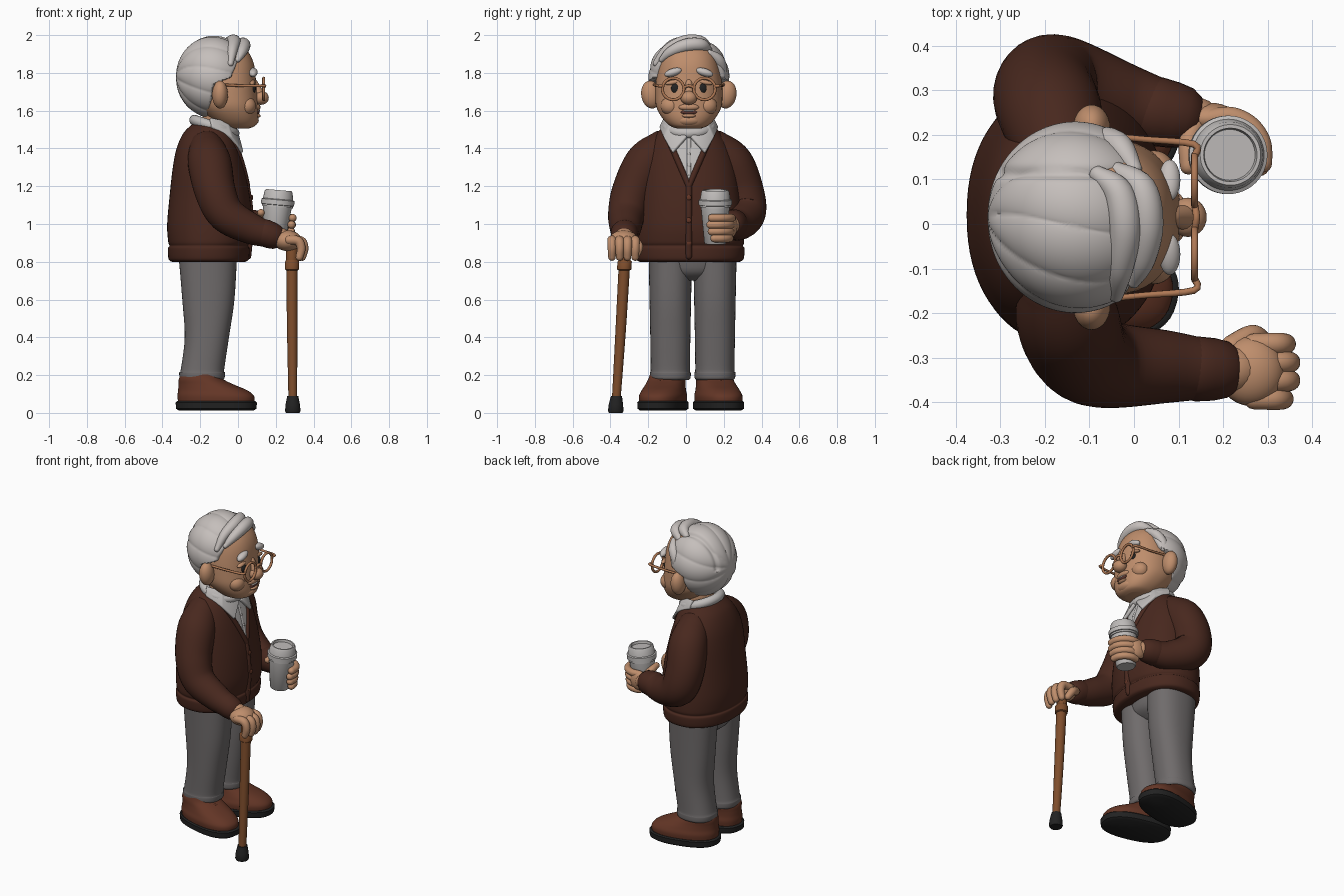
import bpy, bmesh, math
from mathutils import Vector, Matrix
from mathutils.bvhtree import BVHTree

CY = 0.015  # the figure's centre line in y


def material(name, *rgb):
    m = bpy.data.materials.new(name)
    m.diffuse_color = (*rgb, 1)
    return m


SKIN = material("skin", 0.52, 0.27, 0.15)
HAIR = material("hair_white", 0.56, 0.52, 0.50)
WHITE = material("shirt_and_cup_white", 0.52, 0.50, 0.49)
KNIT = material("cardigan_brown", 0.065, 0.021, 0.013)
GREY = material("trouser_grey", 0.16, 0.148, 0.148)
LEATHER = material("shoe_leather", 0.125, 0.036, 0.019)
BLACK = material("rubber_black", 0.016, 0.016, 0.016)
WOOD = material("cane_wood", 0.21, 0.075, 0.025)
FRAME = material("spectacle_frame", 0.43, 0.19, 0.09)
MOUTH = material("mouth_dark", 0.12, 0.04, 0.03)


def finish(name, bm, mat):
    bmesh.ops.recalc_face_normals(bm, faces=bm.faces)
    me = bpy.data.meshes.new(name)
    bm.to_mesh(me)
    bm.free()
    me.materials.append(mat)
    ob = bpy.data.objects.new(name, me)
    bpy.context.collection.objects.link(ob)
    return ob


def smooth(pts, n):
    """Catmull-Rom interpolation of number tuples."""
    if n < 2:
        return [tuple(p) for p in pts]
    out = []
    for i in range(len(pts) - 1):
        a, b, c, d = pts[max(i - 1, 0)], pts[i], pts[i + 1], pts[min(i + 2, len(pts) - 1)]
        for k in range(n):
            t = k / n
            out.append(tuple(0.5 * (2 * q + (r - p) * t + (2 * p - 5 * q + 4 * r - s) * t * t
                                    + (3 * q - p - 3 * r + s) * t ** 3) for p, q, r, s in zip(a, b, c, d)))
    return out + [tuple(pts[-1])]


def skin_rings(bm, rings):
    rows = [[bm.verts.new(p) for p in ring] for ring in rings]
    n = len(rows[0])
    for lo, hi in zip(rows, rows[1:]):
        for i in range(n):
            bm.faces.new((lo[i], lo[(i + 1) % n], hi[(i + 1) % n], hi[i]))
    bm.faces.new(rows[0])
    bm.faces.new(rows[-1])


def loft(name, rings, mat, n=5, seg=48, power=2.0, xf=None):
    """Level superellipse rings: (z, cx, cy, rx, ry)."""
    bm, rows = bmesh.new(), []
    for z, cx, cy, rx, ry in smooth(rings, n):
        row = []
        for i in range(seg):
            c, s = math.cos(math.tau * i / seg), math.sin(math.tau * i / seg)
            row.append((cx + rx * math.copysign(abs(c) ** (2 / power), c),
                        cy + ry * math.copysign(abs(s) ** (2 / power), s), z))
        rows.append(row)
    skin_rings(bm, rows)
    if xf:
        bm.transform(xf)
    return finish(name, bm, mat)


def sweep(name, pts, mat, n=6, seg=20):
    """Round tube with domed ends through (x, y, z, radius)."""
    path = [(Vector(p[:3]), p[3]) for p in smooth(pts, n)]
    ts = [(path[min(i + 1, len(path) - 1)][0] - path[max(i - 1, 0)][0]).normalized() for i in range(len(path))]
    steps = [(p, r, t) for (p, r), t in zip(path, ts)]
    dome = [math.radians(a) for a in (5, 25, 45, 65)]
    (p0, r0, t0), (p1, r1, t1) = steps[0], steps[-1]
    steps = ([(p0 - t0 * r0 * math.cos(a), r0 * math.sin(a), t0) for a in dome] + steps
             + [(p1 + t1 * r1 * math.cos(a), r1 * math.sin(a), t1) for a in reversed(dome)])
    u, last, rows = t0.orthogonal().normalized(), t0, []
    for p, r, t in steps:
        u = last.rotation_difference(t) @ u
        v, last = t.cross(u), t
        rows.append([p + r * (math.cos(math.tau * i / seg) * u + math.sin(math.tau * i / seg) * v) for i in range(seg)])
    bm = bmesh.new()
    skin_rings(bm, rows)
    return finish(name, bm, mat)


def blob(name, c, r, mat, tilt=0):
    bm = bmesh.new()
    bmesh.ops.create_uvsphere(bm, u_segments=28, v_segments=18, radius=1)
    bm.transform(Matrix.Translation(c) @ Matrix.Rotation(tilt, 4, 'X') @ Matrix.Diagonal((*r, 1)))
    return finish(name, bm, mat)


def surface_x(ob):
    tree = BVHTree.FromPolygons([v.co for v in ob.data.vertices], [p.vertices for p in ob.data.polygons])
    return lambda y, z: tree.ray_cast(Vector((2, y, z)), Vector((-1, 0, 0)))[0].x


# Trousers and shoes
loft("trouser_seat", [(0.70, -0.16, 0.035, 0.08, 0.12), (0.75, -0.16, 0.035, 0.14, 0.2),
                      (0.86, -0.16, 0.03, 0.16, 0.235)], GREY)
for side, tag in ((-1, "right"), (1, "left")):
    y = 0.035 + side * 0.118
    loft(tag + "_trouser_leg", [(0.175, -0.19, y, 0.11, 0.098), (0.185, -0.19, y, 0.119, 0.107),
                                (0.215, -0.19, y, 0.121, 0.108), (0.23, -0.188, y, 0.115, 0.104),
                                (0.4, -0.165, y, 0.117, 0.106), (0.6, -0.157, y, 0.138, 0.11),
                                (0.84, -0.16, y, 0.155, 0.115)], GREY, power=2.3)
    y = 0.025 + side * 0.147
    turn = (Matrix.Translation((-0.115, y, 0)) @ Matrix.Rotation(side * math.radians(14), 4, 'Z')
            @ Matrix.Translation((0.115, -y, 0)))
    loft(tag + "_shoe_sole", [(0.012, -0.115, y, 0.2, 0.108), (0.022, -0.115, y, 0.215, 0.122),
                              (0.055, -0.115, y, 0.218, 0.124), (0.062, -0.115, y, 0.21, 0.117)],
         BLACK, n=1, power=2.4, xf=turn)
    loft(tag + "_shoe_upper", [(0.055, -0.115, y, 0.205, 0.115), (0.09, -0.118, y, 0.205, 0.117),
                               (0.12, -0.135, y, 0.185, 0.108), (0.15, -0.17, y, 0.148, 0.1),
                               (0.18, -0.2, y, 0.115, 0.095), (0.21, -0.2, y, 0.1, 0.085)],
         LEATHER, power=2.3, xf=turn)
    for k in range(2):
        x, z = -0.035 - 0.035 * k, 0.145 + 0.02 * k
        lace = sweep(f"{tag}_shoelace_{k}", [(x, y - 0.045, z - 0.012, 0.008), (x, y, z, 0.008),
                                             (x, y + 0.045, z - 0.012, 0.008)], LEATHER, seg=10)
        lace.data.transform(turn)

# Cardigan body, cut along the V neck so the shirt is a clean inset
torso = loft("cardigan_body", [(0.80, -0.155, 0.02, 0.195, 0.265), (0.815, -0.155, 0.02, 0.213, 0.285),
                               (0.87, -0.155, 0.02, 0.216, 0.29), (0.885, -0.155, 0.02, 0.208, 0.282),
                               (0.91, -0.153, 0.02, 0.217, 0.288), (1.0, -0.15, 0.02, 0.225, 0.285),
                               (1.15, -0.15, 0.018, 0.212, 0.27), (1.3, -0.157, CY, 0.188, 0.252),
                               (1.4, -0.16, CY, 0.165, 0.22), (1.48, -0.155, CY, 0.135, 0.17),
                               (1.53, -0.14, CY, 0.10, 0.12)], KNIT, seg=72, power=2.2)
torso.data.materials.append(WHITE)
bm = bmesh.new()
bm.from_mesh(torso.data)
for side in (-1, 1):
    bmesh.ops.bisect_plane(bm, geom=bm.verts[:] + bm.edges[:] + bm.faces[:], plane_co=(0, CY, 1.2),
                           plane_no=(0, 0.3, -0.13 * side))
for f in bm.faces:
    c = f.calc_center_median()
    f.material_index = int(c.x > -0.12 and abs(c.y - CY) < 0.433 * (c.z - 1.2))
bm.to_mesh(torso.data)
bm.free()
chest = surface_x(torso)
for side, tag in ((-1, "right"), (1, "left")):
    edge = [(CY + side * 0.433 * (z - 1.2), z) for z in (1.2, 1.26, 1.32, 1.38, 1.43, 1.47)]
    sweep(tag + "_neck_band", [(chest(y, z) - 0.004, y, z, 0.016) for y, z in edge], KNIT)
    # Pointed collar flap
    bm = bmesh.new()
    vs = [bm.verts.new((x, CY + side * y, z)) for x, y, z in
          ((0.0, 0.008, 1.46), (-0.06, 0.09, 1.54), (-0.15, 0.125, 1.56), (-0.14, 0.15, 1.51),
           (-0.04, 0.13, 1.455), (0.022, 0.085, 1.375))]
    bm.faces.new((vs[0], vs[1], vs[4], vs[5]))
    bm.faces.new((vs[1], vs[2], vs[3], vs[4]))
    flap = finish(tag + "_collar_flap", bm, WHITE)
    flap.modifiers.new("thickness", 'SOLIDIFY').thickness = 0.022
    flap.modifiers["thickness"].offset = 0
    bev = flap.modifiers.new("soft", 'BEVEL')
    bev.width, bev.segments = 0.007, 2
sweep("collar_band", [(-0.125 + 0.105 * math.cos(a), CY + 0.115 * math.sin(a), 1.515 - 0.035 * math.cos(a), 0.028)
                      for a in (math.tau * i / 12 for i in range(13))], WHITE)
sweep("button_placket", [(chest(CY, z) - 0.008, CY, z, 0.018) for z in (0.83, 0.95, 1.08, 1.2)], KNIT)
for i in range(3):
    z = 0.9 + 0.12 * i
    blob(f"cardigan_button_{i}", (chest(CY, z) + 0.011, CY, z), (0.006, 0.014, 0.014), LEATHER)
for i in range(3):
    z = 1.25 + 0.06 * i
    blob(f"shirt_button_{i}", (chest(CY, z) + 0.002, CY, z), (0.005, 0.009, 0.009), WHITE)
sweep("shirt_placket", [(chest(CY, z) - 0.01, CY, z, 0.014) for z in (1.22, 1.32, 1.42, 1.46)], WHITE)

# Sleeves with cuffs
sweep("right_sleeve", [(-0.165, -0.13, 1.40, 0.095), (-0.15, -0.21, 1.32, 0.115), (-0.12, -0.285, 1.17, 0.108),
                       (-0.06, -0.315, 1.05, 0.098), (0.07, -0.32, 0.975, 0.082), (0.16, -0.325, 0.945, 0.068)], KNIT, seg=32)
sweep("right_cuff", [(0.14, -0.325, 0.953, 0.073), (0.18, -0.326, 0.938, 0.07)], KNIT, n=2, seg=32)
sweep("left_sleeve", [(-0.165, 0.16, 1.40, 0.095), (-0.185, 0.24, 1.32, 0.115), (-0.2, 0.295, 1.18, 0.115),
                      (-0.165, 0.315, 1.06, 0.108), (-0.03, 0.275, 1.0, 0.088), (0.07, 0.25, 1.0, 0.07)], KNIT, seg=32)
sweep("left_cuff", [(0.05, 0.252, 1.0, 0.078), (0.09, 0.244, 1.0, 0.074)], KNIT, n=2, seg=32)

# Cane and the hand resting on it
sweep("cane_shaft", [(0.29, -0.37, 0.06, 0.023), (0.287, -0.345, 0.45, 0.028), (0.285, -0.322, 0.86, 0.031)], WOOD)
loft("cane_collar", [(0.755, 0.286, -0.327, 0.031, 0.031), (0.76, 0.286, -0.327, 0.038, 0.038),
                     (0.8, 0.286, -0.325, 0.038, 0.038), (0.81, 0.286, -0.325, 0.03, 0.03)], WOOD, n=1)
loft("cane_tip", [(0, 0.29, -0.372, 0.036, 0.036), (0.01, 0.29, -0.372, 0.041, 0.041),
                  (0.045, 0.29, -0.371, 0.038, 0.038), (0.09, 0.29, -0.368, 0.029, 0.029)], BLACK, n=1)
sweep("right_wrist", [(0.16, -0.325, 0.945, 0.05), (0.23, -0.327, 0.925, 0.053)], SKIN)
blob("right_palm", (0.262, -0.33, 0.912), (0.075, 0.078, 0.055), SKIN)
for i in range(4):
    y, e = -0.392 + 0.041 * i, (0.0, 0.015, 0.015, 0.005)[i]
    sweep(f"right_finger_{i}", [(0.27, y, 0.915, 0.024), (0.318 + e, y, 0.91, 0.025), (0.335 + e, y, 0.87, 0.023),
                                (0.325 + e, y, 0.825, 0.02)], SKIN)
sweep("right_thumb", [(0.22, -0.275, 0.91, 0.026), (0.265, -0.25, 0.88, 0.024), (0.29, -0.262, 0.84, 0.02)], SKIN)

# Takeaway cup and the hand holding it
mid = Vector((0.203, 0.155, 1.03))
tilt = Matrix.Translation(mid) @ Matrix.Rotation(math.radians(5), 4, 'Y') @ Matrix.Translation(-mid)
loft("takeaway_cup", [(z, 0.203, 0.155, r, r) for z, r in
                      ((0.895, 0.054), (0.9, 0.058), (1.09, 0.076), (1.09, 0.082), (1.1, 0.082), (1.102, 0.088), (1.128, 0.088),
                       (1.132, 0.08), (1.17, 0.074), (1.18, 0.068), (1.18, 0.06), (1.165, 0.057))], WHITE, n=1, xf=tilt)
sweep("left_wrist", [(0.06, 0.25, 1.0, 0.048), (0.14, 0.235, 0.995, 0.05)], SKIN)
blob("left_palm", (0.17, 0.237, 0.99), (0.06, 0.035, 0.062), SKIN)
for i in range(4):
    z, reach = 1.04 - 0.036 * i, (-12, -18, -14, -4)[i]
    r = 0.088 - 0.004 * i
    sweep(f"left_finger_{i}", [(0.203 + r * math.cos(a), 0.155 + r * math.sin(a), z - 0.008, 0.021) for a in
                               (math.radians(110 + (reach - 110) * k / 4) for k in range(5))], SKIN)
sweep("left_thumb", [(0.14, 0.23, 1.02, 0.024), (0.122, 0.18, 1.05, 0.022), (0.122, 0.13, 1.06, 0.019)], SKIN)

# Head
sweep("neck", [(-0.115, CY, 1.44, 0.09), (-0.09, CY, 1.58, 0.095)], SKIN, seg=32)
head = loft("head", [(1.505, -0.005, CY, 0.06, 0.06), (1.52, -0.005, CY, 0.095, 0.1), (1.56, -0.025, CY, 0.13, 0.14),
                     (1.62, -0.055, CY, 0.16, 0.172), (1.69, -0.075, CY, 0.176, 0.178), (1.76, -0.08, CY, 0.175, 0.174),
                     (1.84, -0.08, CY, 0.166, 0.16), (1.9, -0.08, CY, 0.142, 0.14), (1.95, -0.08, CY, 0.1, 0.1),
                     (1.965, -0.08, CY, 0.05, 0.05)], SKIN, seg=64, power=2.25)
face = surface_x(head)
blob("nose", (0.121, CY, 1.668), (0.042, 0.044, 0.037), SKIN)
sweep("nose_bridge", [(0.085, CY, 1.75, 0.018), (0.11, CY, 1.69, 0.028)], SKIN)
blob("chin", (0.062, CY, 1.55), (0.048, 0.07, 0.035), SKIN)
blob("upper_lip", (face(CY, 1.62) - 0.01, CY, 1.618), (0.024, 0.055, 0.02), SKIN)
blob("mouth", (face(CY, 1.592), CY, 1.592), (0.009, 0.043, 0.012), MOUTH)
blob("teeth", (face(CY, 1.6) + 0.002, CY, 1.599), (0.009, 0.03, 0.006), WHITE)
blob("lower_lip", (face(CY, 1.573) - 0.004, CY, 1.573), (0.018, 0.036, 0.011), SKIN)
for side, tag in ((-1, "right"), (1, "left")):
    y = CY + side * 0.083
    blob(tag + "_cheek", (0.045, CY + side * 0.095, 1.625), (0.05, 0.055, 0.05), SKIN)
    blob(tag + "_eye", (face(y, 1.718) - 0.001, y - side * 0.012, 1.718), (0.012, 0.023, 0.026), BLACK)
    blob(tag + "_eyelid", (face(y, 1.748) - 0.006, y, 1.75), (0.017, 0.042, 0.013), SKIN, -side * 0.2)
    blob(tag + "_eyebrow", (face(y, 1.8) + 0.005, y, 1.803), (0.024, 0.048, 0.021), HAIR, -side * 0.3)
    blob(tag + "_ear", (-0.095, CY + side * 0.2, 1.685), (0.042, 0.052, 0.074), SKIN, -side * 0.15)
    sweep(tag + "_spectacle_rim", [(0.136, y + 0.057 * math.cos(a), 1.715 + 0.057 * math.sin(a), 0.008)
                                   for a in (math.tau * i / 16 for i in range(17))], FRAME, n=3, seg=10)
    sweep(tag + "_spectacle_arm", [(0.136, CY + side * 0.137, 1.73, 0.008), (0.134, CY + side * 0.164, 1.732, 0.008),
                                   (0.02, CY + side * 0.175, 1.732, 0.007), (-0.09, CY + side * 0.186, 1.738, 0.007)],
          FRAME, n=4, seg=10)
sweep("spectacle_bridge", [(0.136, CY - 0.028, 1.722, 0.008), (0.14, CY, 1.732, 0.008), (0.136, CY + 0.028, 1.722, 0.008)],
      FRAME, seg=10)

# Hair cap: combed grooves and a side parting, tucked under the skin in front of the hairline
LINE = [(1.5, -0.18), (1.62, -0.155), (1.74, -0.135), (1.775, -0.04), (1.85, -0.012), (1.9, 0.015), (1.95, 0.07), (2.1, 0.2)]


def hairline(z):
    for (z0, x0), (z1, x1) in zip(LINE, LINE[1:]):
        if z < z1:
            return x0 + (x1 - x0) * (z - z0) / (z1 - z0)
    return 0.2


bm = bmesh.new()
bmesh.ops.create_uvsphere(bm, u_segments=160, v_segments=100, radius=1)
centre = Vector((-0.13, CY, 1.778))
for v in bm.verts:
    d = Vector((v.co.x * 0.198, v.co.y * 0.213, v.co.z * 0.218))
    theta = math.atan2(d.y, d.z)
    fade = min(1, math.hypot(d.y, d.z) / 0.1)
    k = 1 + 0.035 * fade * (abs(math.sin(5 * theta + 5 * d.x + 0.5)) ** 0.6 - 0.75)
    if d.z > 0:
        k -= 0.05 * math.exp(-((d.y - 0.1) / 0.012) ** 2)
    s = min(1, max(0, (centre.x + d.x - hairline(centre.z + d.z)) / 0.03))
    v.co = centre + d * k * (1 - 0.22 * s * s * (3 - 2 * s))
finish("hair", bm, HAIR)
for i, pts in enumerate((
        [(-0.04, 0.12, 1.92, 0.02), (0.015, 0.08, 1.948, 0.034), (0.03, 0.0, 1.945, 0.036), (0.02, -0.08, 1.912, 0.028), (0.0, -0.13, 1.87, 0.014)],
        [(-0.08, 0.11, 1.95, 0.02), (-0.035, 0.07, 1.965, 0.034), (-0.02, -0.01, 1.962, 0.036), (-0.03, -0.1, 1.92, 0.028), (-0.04, -0.16, 1.85, 0.016)],
        [(0.0, 0.125, 1.905, 0.018), (-0.03, 0.17, 1.87, 0.03), (-0.06, 0.19, 1.82, 0.028), (-0.06, 0.195, 1.775, 0.014)])):
    sweep(f"hair_lock_{i}", pts, HAIR)

# Smooth shading with crisp edges
for ob in bpy.context.collection.objects:
    ob.select_set(True)
    bpy.context.view_layer.objects.active = ob
bpy.ops.object.shade_smooth_by_angle(angle=math.radians(42))
